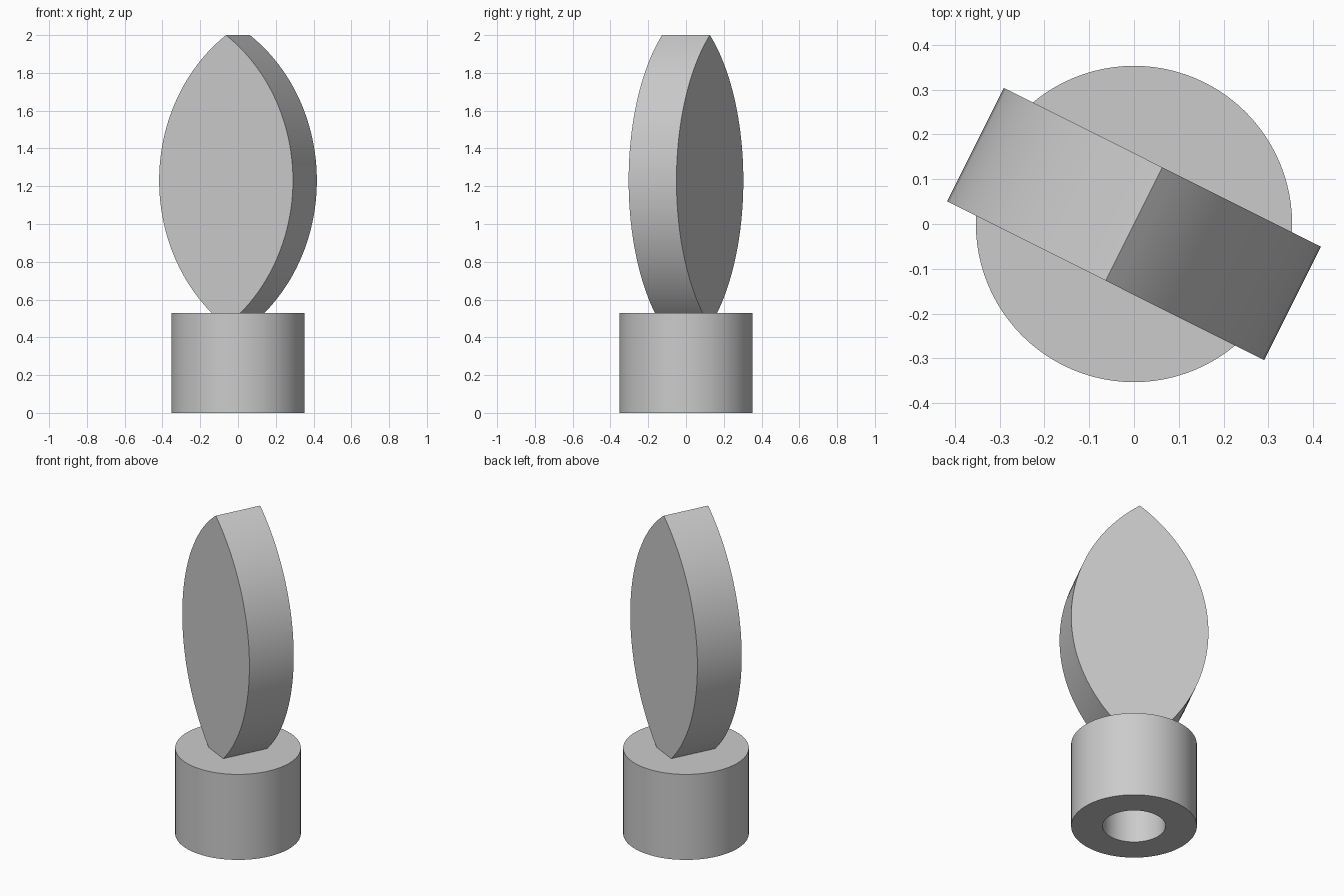
import bpy, bmesh, math
from mathutils import Matrix, Vector

cube = bpy.data.objects.get("Cube")
if cube:
    bpy.data.objects.remove(cube, do_unlink=True)

grey = bpy.data.materials.new("plain grey")
grey.use_nodes = True
colour = (0.6, 0.6, 0.6, 1)
grey.diffuse_color = colour
grey.node_tree.nodes["Principled BSDF"].inputs["Base Color"].default_value = colour


def finish(bm, name):
    """Turn a bmesh into a smooth object with sharp edges."""
    bmesh.ops.remove_doubles(bm, verts=bm.verts, dist=1e-5)
    bmesh.ops.recalc_face_normals(bm, faces=bm.faces)
    mesh = bpy.data.meshes.new(name)
    bm.to_mesh(mesh)
    bm.free()
    obj = bpy.data.objects.new(name, mesh)
    bpy.context.collection.objects.link(obj)
    mesh.materials.append(grey)
    bpy.ops.object.select_all(action='DESELECT')
    obj.select_set(True)
    bpy.context.view_layer.objects.active = obj
    bpy.ops.object.shade_smooth_by_angle(angle=math.radians(30))
    return obj


# Round base with a blind hole underneath, spun from its half section
radius, height, bore, depth = 0.353, 0.53, 0.177, 0.353
section = [(0, depth), (bore, depth), (bore, 0), (radius, 0), (radius, height), (0, height)]
bm = bmesh.new()
verts = [bm.verts.new((r, 0, z)) for r, z in section]
edges = [bm.edges.new(pair) for pair in zip(verts, verts[1:])]
bmesh.ops.spin(bm, geom=verts + edges, cent=(0, 0, 0), axis=(0, 0, 1),
               angle=math.tau, steps=96, use_merge=True)
finish(bm, "round_base")

# Pointed blade: two mirrored arcs extruded through the thickness, then turned
half_width, half_height, thickness = 0.396, 0.77, 0.283
middle = 2 - half_height
arc_radius = (half_height ** 2 + half_width ** 2) / (2 * half_width)
sweep = math.asin(half_height / arc_radius)
steps = 48
bm = bmesh.new()
outline = []
for side in (1, -1):
    for i in range(steps):
        a = side * sweep * (2 * i / steps - 1)
        x = side * (arc_radius * math.cos(a) - arc_radius + half_width)
        z = middle + side * side * arc_radius * math.sin(a)
        outline.append(bm.verts.new((x, -thickness / 2, z)))
face = bm.faces.new(outline)
extruded = bmesh.ops.extrude_face_region(bm, geom=[face], use_keep_orig=True)
back = [v for v in extruded["geom"] if isinstance(v, bmesh.types.BMVert)]
bmesh.ops.translate(bm, verts=back, vec=Vector((0, thickness, 0)))
bm.transform(Matrix.Rotation(math.radians(-26.57), 4, 'Z'))
finish(bm, "pointed_blade")
